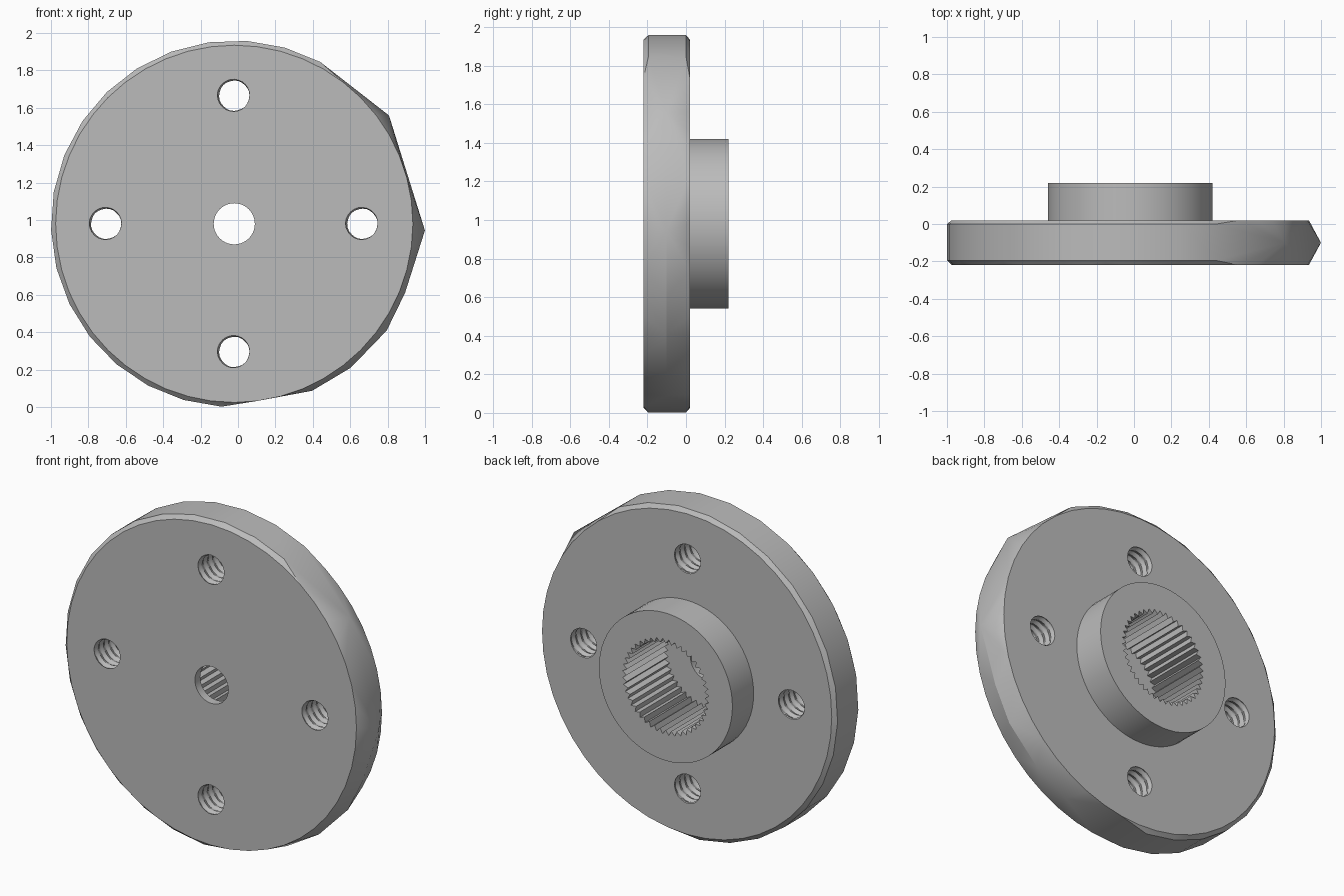
import bpy, bmesh
from math import sin, cos, pi, radians, floor
from mathutils import Vector

old = bpy.data.objects.get("Cube")
if old:
    bpy.data.objects.remove(old, do_unlink=True)

CENTRE = Vector((-0.02, 0, 0.98))
FRONT, SEAT, BACK = -0.22, 0.02, 0.22   # disc front, disc back, hub end

grey = bpy.data.materials.new("machined grey")
grey.use_nodes = True
colour = (0.5, 0.5, 0.5, 1)
grey.diffuse_color = colour
grey.node_tree.nodes["Principled BSDF"].inputs["Base Color"].default_value = colour


def polar(r, a, y, centre=CENTRE):
    return centre + Vector((r * cos(a), y, r * sin(a)))


def finish(name, bm):
    bmesh.ops.recalc_face_normals(bm, faces=bm.faces)
    mesh = bpy.data.meshes.new(name)
    bm.to_mesh(mesh)
    bm.free()
    mesh.materials.append(grey)
    obj = bpy.data.objects.new(name, mesh)
    bpy.context.collection.objects.link(obj)
    return obj


def lathe(name, ys, segs, radius, centre=CENTRE):
    """Capped tube along y; radius(y, i) may vary per row and segment."""
    bm = bmesh.new()
    rows = [[bm.verts.new(polar(radius(y, i), 2 * pi * i / segs, y, centre))
             for i in range(segs)] for y in ys]
    for a, b in zip(rows, rows[1:]):
        for i in range(segs):
            j = (i + 1) % segs
            bm.faces.new((a[i], a[j], b[j], b[i]))
    bm.faces.new(rows[0])
    bm.faces.new(rows[-1])
    return finish(name, bm)


def cut(obj, cutters):
    for c in cutters:
        mod = obj.modifiers.new("cut", 'BOOLEAN')
        mod.operation, mod.solver, mod.object = 'DIFFERENCE', 'EXACT', c
        bpy.context.view_layer.objects.active = obj
        bpy.ops.object.modifier_apply(modifier=mod.name)


# Disc: round faces, bevelled rim on one side, coarse faceted rim on the other
bm = bmesh.new()
for i in range(48):
    a = 2 * pi * i / 48
    bm.verts.new(polar(0.955, a, FRONT))
    bm.verts.new(polar(0.955, a, SEAT))
for deg in range(62, 272, 12):
    bm.verts.new(polar(0.98, radians(deg), FRONT + 0.025))
    bm.verts.new(polar(0.98, radians(deg), SEAT - 0.02))
for deg, r in ((35, 1.01), (-2, 1.02), (-22, 0.985), (-35, 0.995), (-51, 0.99), (-65, 0.985)):
    bm.verts.new(polar(r, radians(deg), -0.1))
bmesh.ops.convex_hull(bm, input=bm.verts)
bmesh.ops.dissolve_limit(bm, angle_limit=radians(0.5), verts=bm.verts, edges=bm.edges)
disc = finish("disc", bm)

# Hub on the back
hub = lathe("hub", (SEAT - 0.01, BACK), 64, lambda y, i: 0.44)

# Toothed bore and small centre hole
bore = lathe("bore_cutter", (-0.17, BACK + 0.1), 88, lambda y, i: 0.285 if i % 2 else 0.258)
pilot = lathe("pilot_cutter", (-0.4, 0), 40, lambda y, i: 0.11)

# Four threaded screw holes
PITCH, SEGS = 0.048, 24


def thread(y, i):
    t = y / PITCH - i / SEGS
    return 0.08 + 0.024 * abs(t - floor(t) - 0.5)


ys = [FRONT - 0.03 + PITCH * k / 6 for k in range(39)]
screws = [lathe("screw_cutter", ys, SEGS, thread, CENTRE + Vector((0.685 * dx, 0, 0.685 * dz)))
          for dx, dz in ((1, 0), (-1, 0), (0, 1), (0, -1))]

cut(disc, [bore, pilot] + screws)
cut(hub, [bore])
for c in [bore, pilot] + screws:
    bpy.data.objects.remove(c, do_unlink=True)

# Smooth shading with crisp edges
bpy.ops.object.select_all(action='DESELECT')
for obj in (disc, hub):
    obj.select_set(True)
bpy.context.view_layer.objects.active = disc
bpy.ops.object.shade_smooth_by_angle(angle=radians(25))
